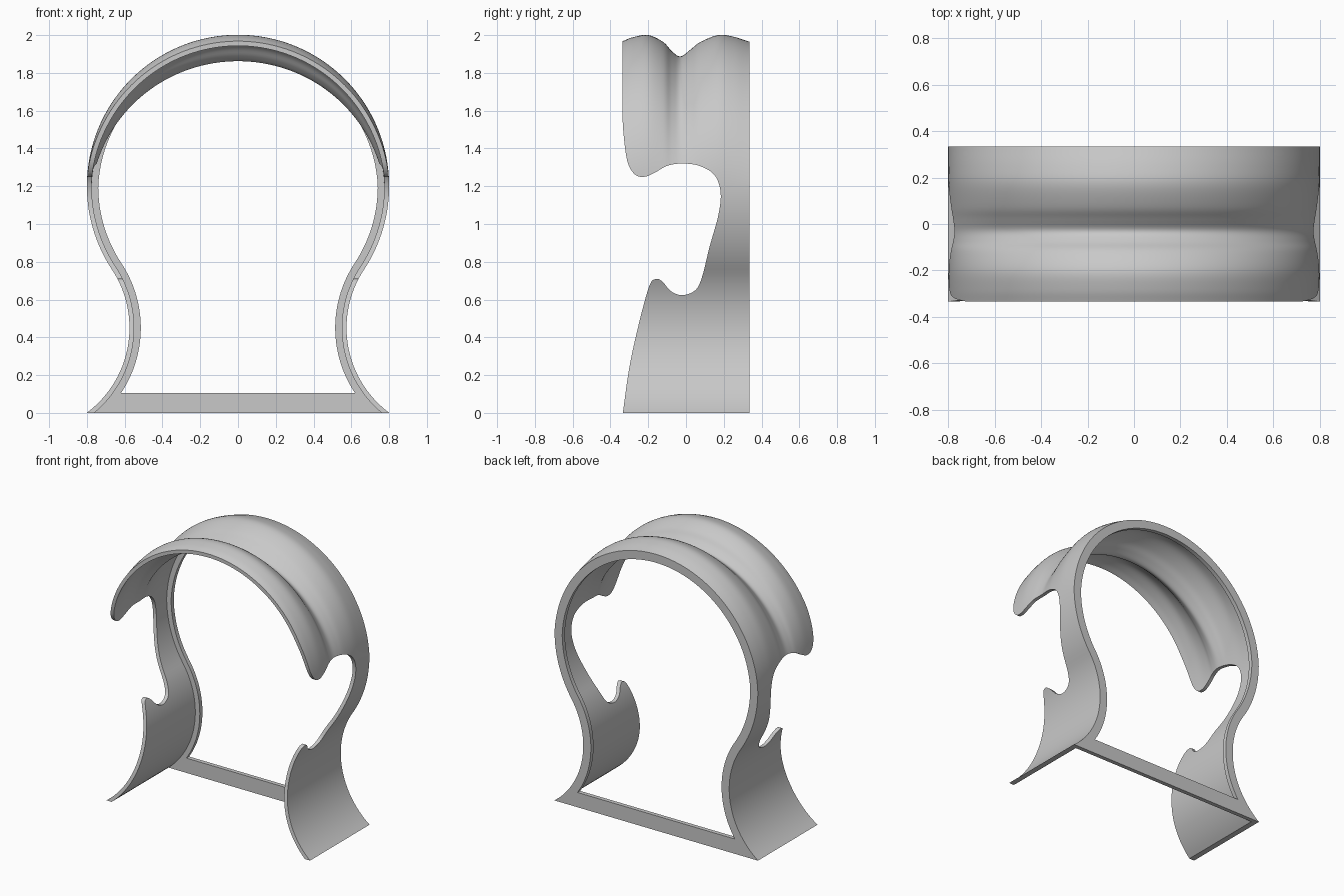
import bpy, bmesh, math
from mathutils import Vector

if "Cube" in bpy.data.objects:
    bpy.data.objects.remove(bpy.data.objects["Cube"], do_unlink=True)

grey = bpy.data.materials.new("plain grey")
grey.use_nodes = True
colour = (0.58, 0.58, 0.58, 1)
grey.diffuse_color = colour
grey.node_tree.nodes["Principled BSDF"].inputs["Base Color"].default_value = colour

# Hood outline: a large upper arc tangent to a concave neck arc on each side
HEAD_Z, HEAD_R = 1.2, 0.8
NECK_Z, NECK_R = 0.45, 0.56
DROP = HEAD_Z - NECK_Z
NECK_X = math.sqrt((HEAD_R + NECK_R) ** 2 - DROP ** 2)
TANGENT = math.atan2(DROP, NECK_X)
HALF_DEPTH, WALL, RIM = 0.335, 0.025, 0.06


def spline(points, steps):
    """Smooth curve through 2D points."""
    pts = [Vector(p) for p in points]
    pts = [2 * pts[0] - pts[1]] + pts + [2 * pts[-1] - pts[-2]]
    out = []
    for a, b, c, d in zip(pts, pts[1:], pts[2:], pts[3:]):
        for i in range(steps):
            t = i / steps
            out.append((2 * b + (c - a) * t + (2 * a - 5 * b + 4 * c - d) * t ** 2
                        + (3 * b - a - 3 * c + d) * t ** 3) / 2)
    return out + [pts[-2]]


def outline(inset, dip=0.0, end_z=0.0, low=30, high=64):
    """Outline moved inward by inset; dip sinks the crown and fades at the sides."""
    r = NECK_R + inset
    start = math.asin((end_z - NECK_Z) / r)
    half = []
    for i in range(low):
        b = start + (TANGENT - start) * i / low
        half.append((NECK_X - r * math.cos(b), NECK_Z + r * math.sin(b)))
    for i in range(high + 1):
        a = -TANGENT + (math.pi / 2 + TANGENT) * i / high
        r = HEAD_R - inset - dip * max(0, math.sin(a))
        half.append((r * math.cos(a), HEAD_Z + r * math.sin(a)))
    return half + [(-x, z) for x, z in reversed(half[:-1])]


def finish(name, bm):
    bmesh.ops.recalc_face_normals(bm, faces=bm.faces[:])
    mesh = bpy.data.meshes.new(name)
    bm.to_mesh(mesh)
    bm.free()
    mesh.materials.append(grey)
    obj = bpy.data.objects.new(name, mesh)
    bpy.context.collection.objects.link(obj)
    return obj


def extrude(bm, faces, offset):
    new = bmesh.ops.extrude_face_region(bm, geom=faces, use_keep_orig=True)["geom"]
    verts = [v for v in new if isinstance(v, bmesh.types.BMVert)]
    bmesh.ops.translate(bm, vec=offset, verts=verts)


def make_active(obj):
    bpy.ops.object.select_all(action="DESELECT")
    obj.select_set(True)
    bpy.context.view_layer.objects.active = obj


# Shell: two lobes with a groove between them, swept around the outline
lobes = spline([(-HALF_DEPTH, 0.032), (-0.28, 0.011), (-0.2, 0), (-0.12, 0.037),
                (-0.075, 0.085), (-0.03, 0.113), (0.02, 0.08), (0.075, 0.037),
                (0.17, 0), (0.25, 0.008), (HALF_DEPTH, 0.035)], 5)
bm = bmesh.new()
strips = []
for inset, section in ((0, lobes), (WALL, lobes[::-1])):
    for y, dip in section:
        strips.append([bm.verts.new((x, y, z)) for x, z in outline(inset, dip)])
for a, b in zip(strips, strips[1:] + strips[:1]):
    for i in range(len(a) - 1):
        bm.faces.new((a[i], a[i + 1], b[i + 1], b[i]))
for end in (0, -1):
    bm.faces.new([s[end] for s in strips])
shell = finish("hood_shell", bm)

# Curved side opening, cut through both sides
edge = spline([(-0.338, 1.62), (-0.331, 1.48), (-0.31, 1.33), (-0.27, 1.262),
               (-0.22, 1.25), (-0.165, 1.272), (-0.1, 1.308), (-0.02, 1.32),
               (0.07, 1.308), (0.15, 1.26), (0.183, 1.17), (0.172, 1.05),
               (0.125, 0.88), (0.085, 0.72), (0.05, 0.65), (-0.02, 0.623),
               (-0.08, 0.645), (-0.125, 0.695), (-0.16, 0.709), (-0.195, 0.67),
               (-0.25, 0.47), (-0.3, 0.24), (-0.337, -0.02)], 6)
bm = bmesh.new()
border = [tuple(p) for p in edge] + [(-0.5, -0.02), (-0.5, 1.62)]
side = bm.faces.new([bm.verts.new((-1, y, z)) for y, z in border])
extrude(bm, [side], (2, 0, 0))
cutter = finish("side_opening_cutter", bm)
cutter.hide_render = True

cut = shell.modifiers.new("side opening", "BOOLEAN")
cut.operation = "DIFFERENCE"
cut.solver = "EXACT"
cut.object = cutter
make_active(shell)
bpy.ops.object.modifier_apply(modifier=cut.name)
bpy.data.objects.remove(cutter, do_unlink=True)

# Flat back frame with a straight bottom bar
bm = bmesh.new()
back_dip = lobes[-1][1]
outer, inner = [[bm.verts.new((x, HALF_DEPTH, z)) for x, z in outline(inset, back_dip, end)]
                for inset, end in ((WALL - 0.003, 0), (RIM, 0.105))]
faces = [bm.faces.new((outer[i], outer[i + 1], inner[i + 1], inner[i]))
         for i in range(len(outer) - 1)]
faces.append(bm.faces.new((outer[0], inner[0], inner[-1], outer[-1])))
extrude(bm, faces, (0, -0.03, 0))
frame = finish("back_frame", bm)

for obj in (shell, frame):
    make_active(obj)
    bpy.ops.object.shade_smooth_by_angle(angle=math.radians(35))
